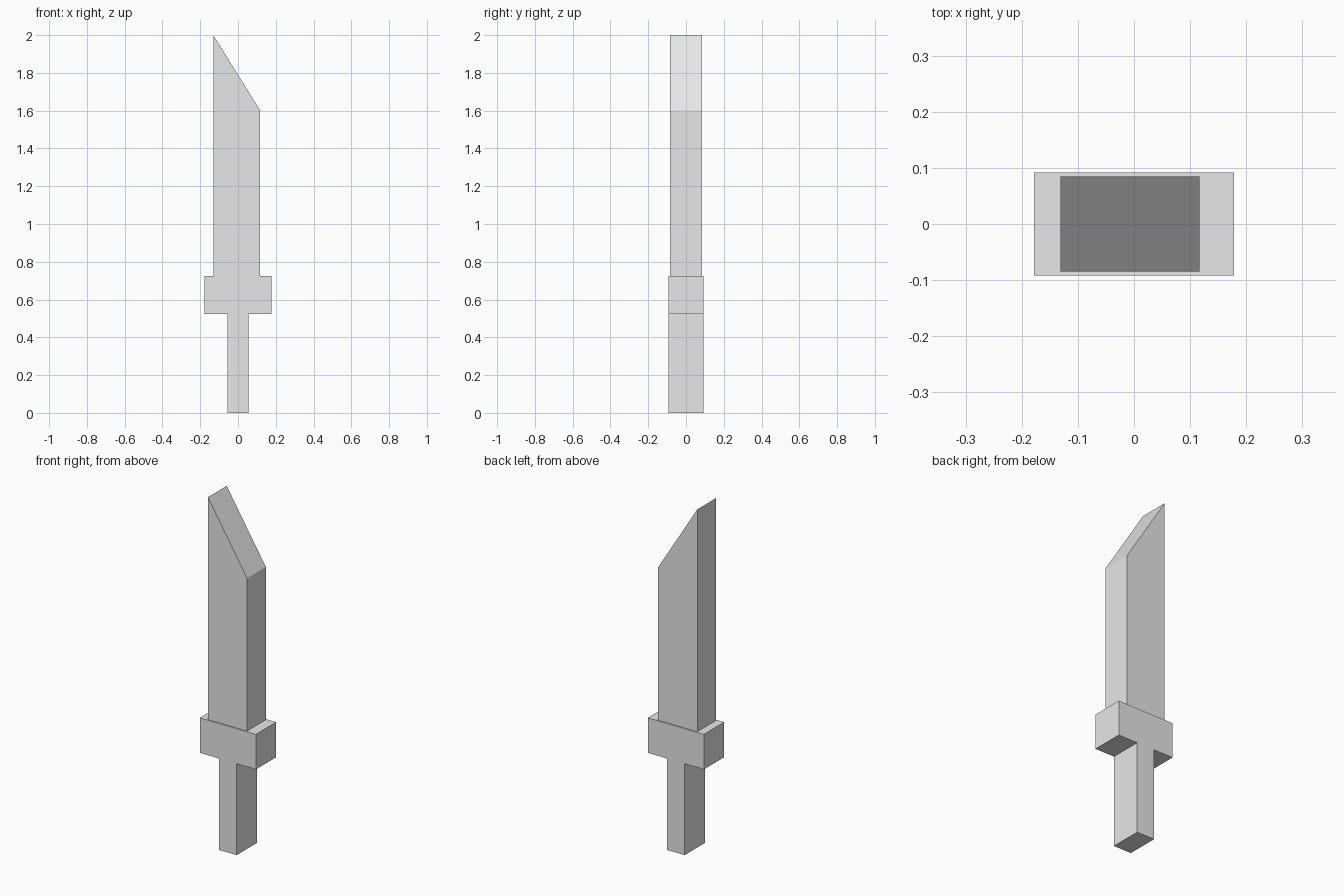
import bpy
import bmesh

if "Cube" in bpy.data.objects:
    bpy.data.objects.remove(bpy.data.objects["Cube"], do_unlink=True)

GREY = (0.8, 0.8, 0.8, 1)
grey = bpy.data.materials.new("plain_grey")
grey.use_nodes = True
grey.diffuse_color = GREY
grey.node_tree.nodes["Principled BSDF"].inputs["Base Color"].default_value = GREY


def slab(name, profile, half_depth):
    """Extrude an x-z outline evenly along y."""
    bm = bmesh.new()
    face = bm.faces.new([bm.verts.new((x, -half_depth, z)) for x, z in profile])
    result = bmesh.ops.extrude_face_region(bm, geom=[face], use_keep_orig=True)
    moved = [v for v in result["geom"] if isinstance(v, bmesh.types.BMVert)]
    bmesh.ops.translate(bm, verts=moved, vec=(0, 2 * half_depth, 0))
    bmesh.ops.recalc_face_normals(bm, faces=bm.faces[:])
    mesh = bpy.data.meshes.new(name)
    bm.to_mesh(mesh)
    bm.free()
    mesh.materials.append(grey)
    obj = bpy.data.objects.new(name, mesh)
    bpy.context.collection.objects.link(obj)
    return obj


GRIP_X, GUARD_X = 0.056, 0.178
GUARD_BOTTOM, GUARD_TOP = 0.524, 0.725

# Grip and crossguard: one T-shaped outline, mirrored in x
half = [(GRIP_X, 0), (GRIP_X, GUARD_BOTTOM), (GUARD_X, GUARD_BOTTOM), (GUARD_X, GUARD_TOP)]
slab("grip_and_guard", half + [(-x, z) for x, z in reversed(half)], 0.092)

# Blade: slightly thinner, with a slanted tip
slab("blade", [(-0.131, GUARD_TOP), (0.117, GUARD_TOP), (0.117, 1.602), (-0.131, 2)], 0.085)
